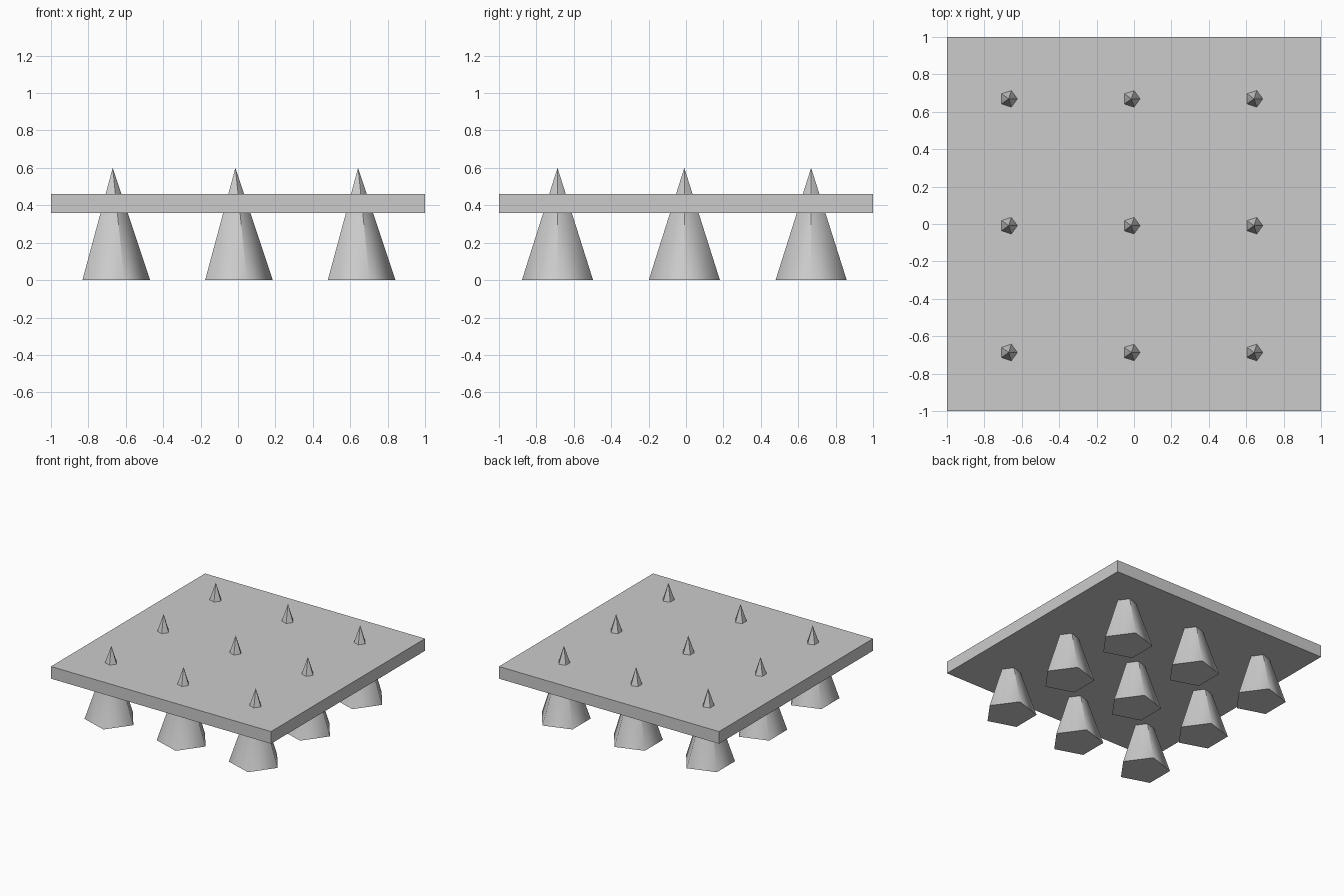
import bpy, math
from mathutils import Vector

if "Cube" in bpy.data.objects:
    bpy.data.objects.remove(bpy.data.objects["Cube"])

SIDES, RADIUS, HEIGHT = 5, 0.2, 0.6


def spike_mesh():
    # Five-sided spike: flat base, one corner toward +x, sharp tip
    ring = [(RADIUS * math.cos(2 * math.pi * i / SIDES),
             RADIUS * math.sin(2 * math.pi * i / SIDES), 0) for i in range(SIDES)]
    sides = [(i, (i + 1) % SIDES, SIDES) for i in range(SIDES)]
    mesh = bpy.data.meshes.new("spike")
    mesh.from_pydata(ring + [(0, 0, HEIGHT)], [], sides + [tuple(reversed(range(SIDES)))])
    mesh.update()
    for poly in mesh.polygons:
        poly.use_smooth = True

    # Shading is rounded near the base and faceted at the tip
    normals = [None] * len(mesh.loops)
    for poly in mesh.polygons:
        for li in poly.loop_indices:
            vi = mesh.loops[li].vertex_index
            if len(poly.vertices) == 3 and vi < SIDES:
                x, y, _ = ring[vi]
                normals[li] = Vector((x, y, RADIUS * RADIUS / HEIGHT)).normalized()
            else:
                normals[li] = poly.normal.copy()
    mesh.normals_split_custom_set(normals)
    return mesh


# Flat square plate
bpy.ops.mesh.primitive_cube_add(size=1, location=(0, 0, 0.41))
plate = bpy.context.object
plate.name = "plate"
plate.scale = (2, 2, 0.1)

# Three by three grid of spikes piercing the plate
mesh = spike_mesh()
for row, y in enumerate((-0.687, -0.009, 0.669)):
    for col, x in enumerate((-0.67, -0.014, 0.642)):
        spike = bpy.data.objects.new(f"spike_{row}_{col}", mesh)
        spike.location = (x, y, 0)
        bpy.context.collection.objects.link(spike)
